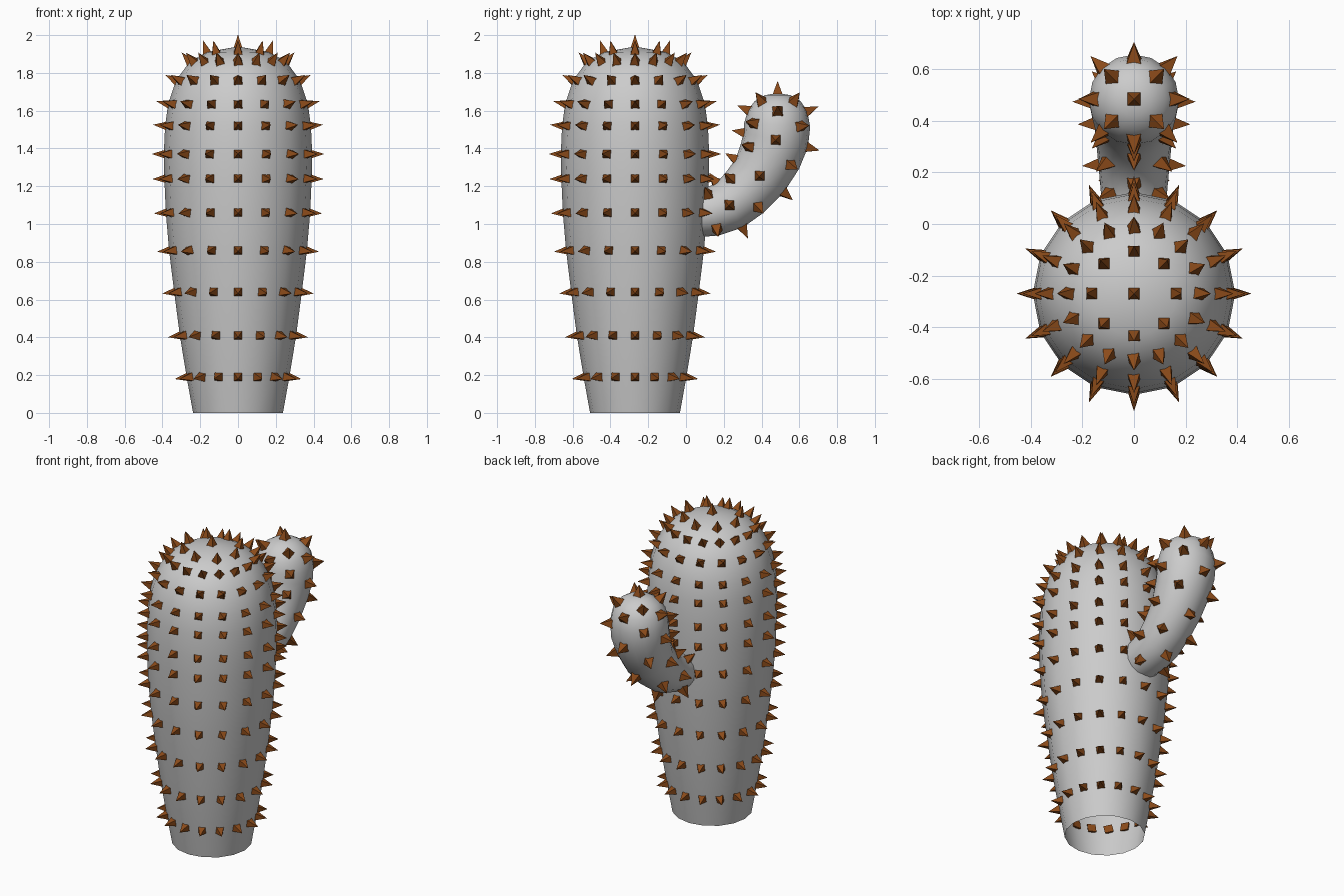
import bpy, bmesh, math
from mathutils import Vector

if "Cube" in bpy.data.objects:
    bpy.data.objects.remove(bpy.data.objects["Cube"])

# Paths: (y, z, radius) of each ring, ending in a pole
TRUNK = [(-.27, z, r) for z, r in [
    (0, .238), (.19, .272), (.41, .308), (.64, .338), (.86, .365), (1.06, .382),
    (1.24, .39), (1.37, .393), (1.52, .386), (1.635, .37), (1.76, .329),
    (1.86, .255), (1.91, .165), (1.94, 0)]]
ARM = [(.04, 1.05, .122), (.14, 1.065, .13), (.23, 1.10, .138), (.31, 1.165, .146),
       (.39, 1.255, .155), (.445, 1.36, .168), (.475, 1.445, .175), (.483, 1.525, .175),
       (.485, 1.60, .157), (.485, 1.65, .122), (.485, 1.682, .068), (.485, 1.693, 0)]
SIDES = 16


def surface(path, i, a):
    """Point and outward normal on ring i of a path at angle a."""
    lo, hi = path[max(i - 1, 0)], path[min(i + 1, len(path) - 1)]
    step = Vector((0, hi[0] - lo[0], hi[1] - lo[1]))
    t = step.normalized()
    y, z, r = path[i]
    if r == 0:
        return Vector((0, y, z)), t
    radial = Vector((math.cos(a), t.z * math.sin(a), -t.y * math.sin(a)))
    normal = radial - t * ((hi[2] - lo[2]) / step.length)
    return Vector((0, y, z)) + radial * r, normal.normalized()


def finish(bm, name, mat=None):
    me = bpy.data.meshes.new(name)
    bm.to_mesh(me)
    bm.free()
    ob = bpy.data.objects.new(name, me)
    bpy.context.collection.objects.link(ob)
    if mat:
        me.materials.append(mat)
    return ob


def skin(path, name):
    """Smooth open-bottomed tube with a domed tip."""
    bm = bmesh.new()
    rings = [[bm.verts.new(surface(path, i, math.tau * j / SIDES)[0]) for j in range(SIDES)]
             for i in range(len(path) - 1)]
    tip = bm.verts.new(surface(path, len(path) - 1, 0)[0])
    for j in range(SIDES):
        k = (j + 1) % SIDES
        for a, b in zip(rings, rings[1:]):
            bm.faces.new((a[j], a[k], b[k], b[j]))
        bm.faces.new((rings[-1][j], rings[-1][k], tip))
    for f in bm.faces:
        f.smooth = True
    return finish(bm, name)


def spikes(spots, name, radius, mat, out=.064, sink=.018):
    """Four-sided thorns whose bases sink into the skin."""
    bm = bmesh.new()
    for p, n in spots:
        u = n.orthogonal().normalized()
        v = n.cross(u)
        base = [bm.verts.new(p - n * sink + (u * math.cos(q) + v * math.sin(q)) * radius)
                for q in (0, math.pi / 2, math.pi, 3 * math.pi / 2)]
        tip = bm.verts.new(p + n * out)
        bm.faces.new(base[::-1])
        for i in range(4):
            bm.faces.new((base[i], base[(i + 1) % 4], tip))
    return finish(bm, name, mat)


brown = bpy.data.materials.new("thorn_brown")
brown.diffuse_color = (.26, .07, .01, 1)
brown.use_nodes = True
brown.node_tree.nodes["Principled BSDF"].inputs["Base Color"].default_value = brown.diffuse_color

# Trunk and its thorns: 16 per row, 8 on the last row, one on the pole
skin(TRUNK, "trunk")
spots = []
for i in range(1, 13):
    count = 8 if i == 12 else 16
    for j in range(count):
        if i == 5 and j == 4:      # where the arm joins
            continue
        spots.append(surface(TRUNK, i, math.tau * j / count))
spots.append(surface(TRUNK, 13, 0))
spikes(spots, "trunk_thorns", .037, brown)

# Side arm and its thorns: four per row, staggered, one on the pole
skin(ARM, "arm")
spots = [surface(ARM, i, math.pi / 4 * (i % 2) + math.pi / 2 * j)
         for i in range(1, 10) for j in range(4)]
spots.append(surface(ARM, 11, 0))
spikes(spots, "arm_thorns", .043, brown)
